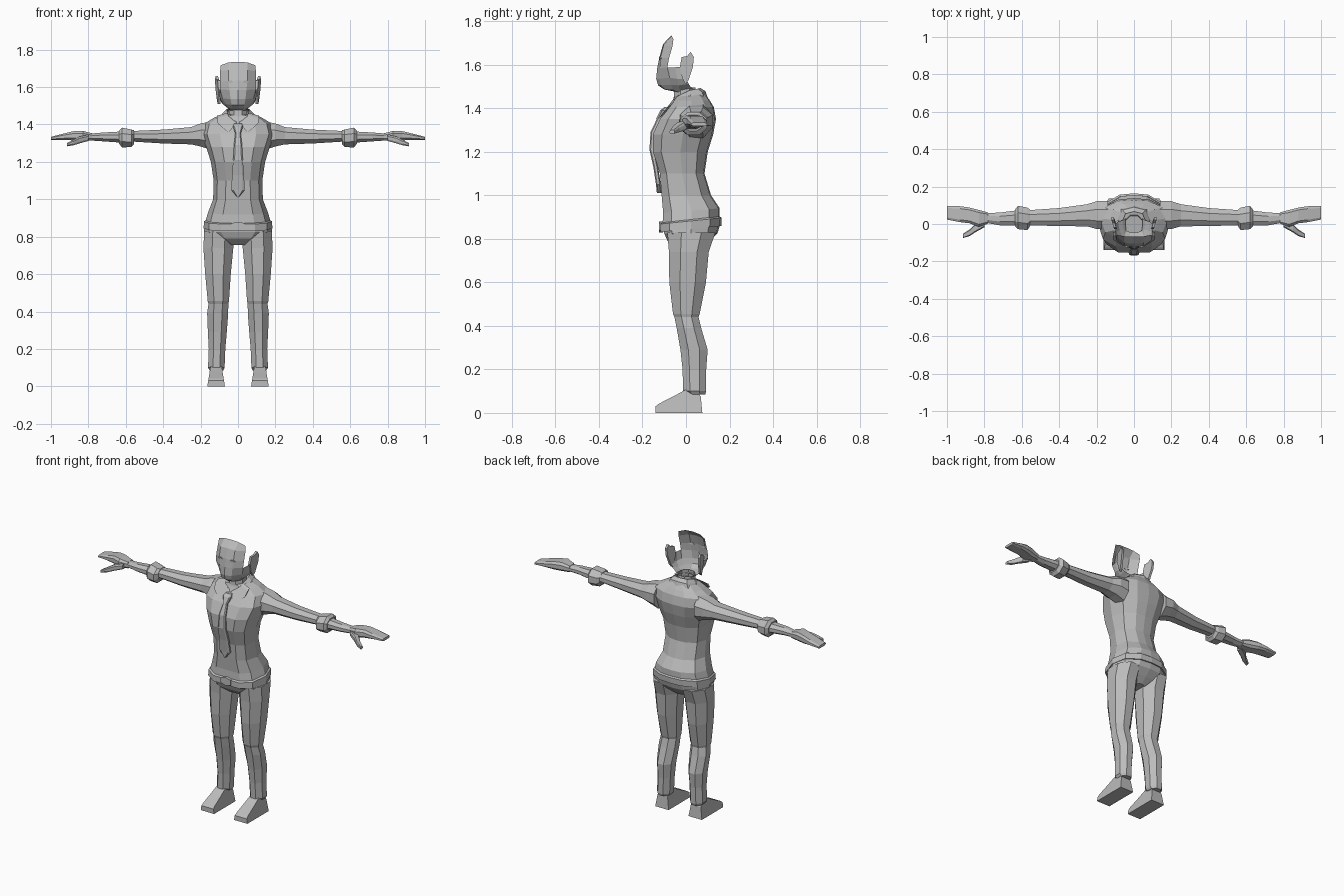
import bpy, bmesh, math
from mathutils import Vector

grey = bpy.data.materials.new("plain grey")
grey.diffuse_color = (0.5, 0.5, 0.5, 1)


def build(name, verts, faces, mirror=False):
    """Flat shaded mesh, optionally mirrored across x."""
    me = bpy.data.meshes.new(name)
    me.from_pydata(verts, [], faces)
    bm = bmesh.new()
    bm.from_mesh(me)
    bmesh.ops.recalc_face_normals(bm, faces=bm.faces)
    bm.to_mesh(me)
    bm.free()
    me.materials.append(grey)
    ob = bpy.data.objects.new(name, me)
    bpy.context.collection.objects.link(ob)
    if mirror:
        m = ob.modifiers.new("mirror", 'MIRROR')
        m.use_clip = True
    return ob


def loft(name, rings, mirror=False, caps=(True, True), closed=True):
    n = len(rings[0])
    verts = [p for r in rings for p in r]
    faces = []
    for i in range(len(rings) - 1):
        for j in range(n if closed else n - 1):
            k = (j + 1) % n
            faces.append((i*n + j, i*n + k, (i+1)*n + k, (i+1)*n + j))
    if closed and caps[0]:
        faces.append(tuple(range(n)))
    if closed and caps[1]:
        faces.append(tuple(range(len(verts) - n, len(verts))))
    return build(name, verts, faces, mirror)


# Body cross-section: flat front, rounded sides and back
HALF = [(.5, -1), (.85, -.7), (1, 0), (.85, .62), (.42, .95)]
BODY = [(0, -1)] + HALF + [(0, 1)] + [(-x, y) for x, y in reversed(HALF)]
OCT = [(math.cos(a) / .96, math.sin(a) / .96)
       for a in [math.pi / 8 + i * math.pi / 4 for i in range(8)]]
BOX = [(-1, -.5), (-.7, -1), (.7, -1), (1, -.5), (1, .5), (.7, 1), (-.7, 1), (-1, .5)]


def level(shape, z, x0, x1, y0, y1, tilt=0):
    """Horizontal section filling a rectangle, z rising towards the back by tilt."""
    cx, cy, w, d = (x0+x1)/2, (y0+y1)/2, (x1-x0)/2, (y1-y0)/2
    return [(cx + w*u, cy + d*v, z + tilt*v) for u, v in shape]


def slab(shape, x, y0, y1, z0, z1):
    """Upright section across the arm at x."""
    return [(x, (y0+y1)/2 + (y1-y0)/2*u, (z0+z1)/2 + (z1-z0)/2*v) for u, v in shape]


def prism(name, outline, place, depth, mirror=False):
    """Outline placed in space and thickened along depth."""
    a = [Vector(place(*p)) for p in outline]
    return loft(name, [a, [p + Vector(depth) for p in a]], mirror)


# Shirt: z, half width, front, back, tilt
shirt = [(.87, .178, -.108, .155, .01), (.93, .16, -.105, .155, .01), (1.0, .133, -.112, .115, 0),
         (1.1, .13, -.12, .085, 0), (1.2, .145, -.152, .1, 0), (1.28, .17, -.152, .125, 0),
         (1.35, .195, -.12, .138, 0), (1.405, .18, -.075, .128, 0), (1.435, .13, -.06, .11, 0),
         (1.46, .075, -.055, .085, .01)]
loft("shirt", [level(BODY, z, -w, w, f, b, t) for z, w, f, b, t in shirt])

# Belt, buckle and pelvis
belt = [(.845, .184, -.118, .162), (.882, .182, -.118, .164), (.892, .168, -.1, .15)]
loft("belt", [level(BODY, z, -w, w, f, b, .014) for z, w, f, b in belt])
prism("buckle", [(-.035, .84), (0, .83), (.035, .84), (.035, .872), (0, .88), (-.035, .872)],
      lambda x, z: (x, -.125, z), (0, .02, 0))
pelvis = [(.755, .05, -.045, .07), (.79, .14, -.085, .11), (.825, .182, -.1, .145),
          (.87, .178, -.105, .158)]
loft("pelvis", [level(BODY, z, -w, w, f, b) for z, w, f, b in pelvis])

# Trouser legs: z, inner x, outer x, front, back
leg = [(.085, .078, .152, .005, .09), (.1, .07, .162, -.015, .095), (.2, .066, .158, -.018, .095),
       (.29, .058, .163, -.028, .102), (.39, .05, .167, -.045, .072), (.44, .05, .16, -.055, .06),
       (.455, .046, .164, -.062, .065), (.6, .036, .178, -.08, .095),
       (.74, .022, .188, -.082, .108), (.83, .02, .184, -.09, .14)]
loft("trouser_leg", [level(OCT, *r) for r in leg], True)

# Shoes: side outline with a narrower top
side = [(-.14, 0), (.075, 0), (.068, .075), (.05, .1), (-.005, .105), (-.05, .08), (-.125, .042), (-.14, .03)]
loft("shoe", [[(.117 + s*(.047 - .16*z), y, z) for y, z in side] for s in (-1, 1)], True)

# Arms along x: x, front, back, bottom, top
arm = [(.14, -.03, .125, 1.26, 1.42), (.2, -.03, .125, 1.28, 1.408), (.25, -.015, .108, 1.292, 1.388),
       (.4, -.013, .087, 1.297, 1.374), (.57, -.008, .075, 1.308, 1.366)]
loft("sleeve", [slab(OCT, *r) for r in arm], True)
cuff = [(.555, -.012, .078, 1.295, 1.37), (.57, -.035, .09, 1.278, 1.375),
        (.62, -.03, .1, 1.275, 1.385), (.635, -.015, .08, 1.295, 1.37)]
loft("cuff", [slab(OCT, *r) for r in cuff], True)
fore = [(.6, -.012, .078, 1.3, 1.365), (.72, -.008, .062, 1.309, 1.358), (.79, .005, .06, 1.314, 1.352)]
loft("forearm", [slab(OCT, *r) for r in fore], True)
hand = [(.78, .002, .062, 1.314, 1.353), (.83, -.015, .075, 1.312, 1.366), (.88, .004, .088, 1.315, 1.364),
        (.93, .01, .095, 1.318, 1.352), (1.0, .024, .096, 1.318, 1.334)]
loft("hand", [slab(BOX, *r) for r in hand], True)
thumb = [(.8, -.018, .03, 1.312, 1.345), (.85, -.045, .0, 1.298, 1.335),
         (.88, -.065, -.03, 1.289, 1.318), (.915, -.075, -.053, 1.283, 1.3)]
loft("thumb", [slab(BOX, *r) for r in thumb], True)

# Neck, open at the top
loft("neck", [level(OCT, z, -w, w, f, b) for z, w, f, b in
              [(1.38, .062, -.06, .07), (1.43, .052, -.06, .055), (1.495, .05, -.055, .045)]],
     caps=(True, False))

# Collar: standing band at the back and folded points in front
band = [[(.03, -.085, 1.39), (.07, -.05, 1.43), (.082, .02, 1.462), (.06, .075, 1.472), (0, .09, 1.478)],
        [(.02, -.072, 1.42), (.052, -.04, 1.455), (.062, .015, 1.482), (.045, .055, 1.49), (0, .066, 1.493)]]
outer = [(x * 1.25, y * 1.12, z - .035) for x, y, z in band[0]]
loft("collar_band", [outer, band[0], band[1]], True, closed=False)
prism("collar_point", [(.008, 1.405), (.052, 1.357), (.108, 1.405), (.112, 1.435), (.06, 1.45)],
      lambda x, z: (x, -.122 + (z - 1.357) * .75, z), (0, .02, .012), True)

# Tie: knot and long blade following the chest: z, half width, front y
tie = [(1.01, .003, -.134), (1.05, .036, -.138), (1.13, .032, -.15), (1.21, .026, -.168),
       (1.29, .022, -.163), (1.355, .014, -.132)]
loft("tie_blade", [level(BOX, z, -w, w, y, y + .022) for z, w, y in tie])
loft("tie_knot", [level(BOX, z, -w, w, y, y + .03) for z, w, y in
                  [(1.35, .014, -.138), (1.39, .027, -.118), (1.405, .02, -.1)]])

# Face shell, open behind: each row runs from the middle to the edge
face = [[(0, -.068, 1.735), (.05, -.066, 1.732), (.092, -.058, 1.717)],
        [(0, -.105, 1.695), (.05, -.102, 1.692), (.096, -.062, 1.685)],
        [(0, -.122, 1.635), (.05, -.118, 1.632), (.097, -.078, 1.63)],
        [(0, -.132, 1.585), (.045, -.12, 1.585), (.096, -.086, 1.588)],
        [(0, -.137, 1.535), (.04, -.122, 1.535), (.083, -.075, 1.54)],
        [(0, -.128, 1.505), (.034, -.115, 1.505), (.062, -.07, 1.508)],
        [(0, -.1, 1.486), (.03, -.092, 1.486), (.05, -.06, 1.488)],
        [(0, -.045, 1.475), (.02, -.045, 1.475), (.042, -.035, 1.475)]]
loft("face", face, True, closed=False)

# Jaw sides running back to the ears
jaw = [[(.096, -.086, 1.588), (.1, -.05, 1.588), (.1, -.015, 1.592)],
       [(.083, -.075, 1.54), (.093, -.04, 1.535), (.098, .0, 1.535)],
       [(.062, -.07, 1.508), (.077, -.035, 1.505), (.085, .012, 1.512)],
       [(.05, -.06, 1.488), (.055, -.03, 1.488), (.06, .02, 1.5)],
       [(.042, -.035, 1.475), (.044, -.02, 1.478), (.045, .03, 1.492)]]
loft("jaw_side", jaw, True, closed=False)

# Ears
prism("ear", [(-.018, 1.54), (-.028, 1.59), (-.02, 1.635), (.005, 1.64), (.022, 1.658),
              (.036, 1.635), (.032, 1.59), (.012, 1.53), (-.002, 1.51)],
      lambda y, z: (.095 + .25 * y + .04 * (z - 1.51), y, z), (.014, 0, 0), True)

# Eyes as thin plates on the face
prism("eye", [(.025, 1.628), (.04, 1.622), (.06, 1.628), (.052, 1.635), (.035, 1.635)],
      lambda x, z: (x, -.125 + max(0, x - .05) * .85, z), (0, .008, 0), True)
